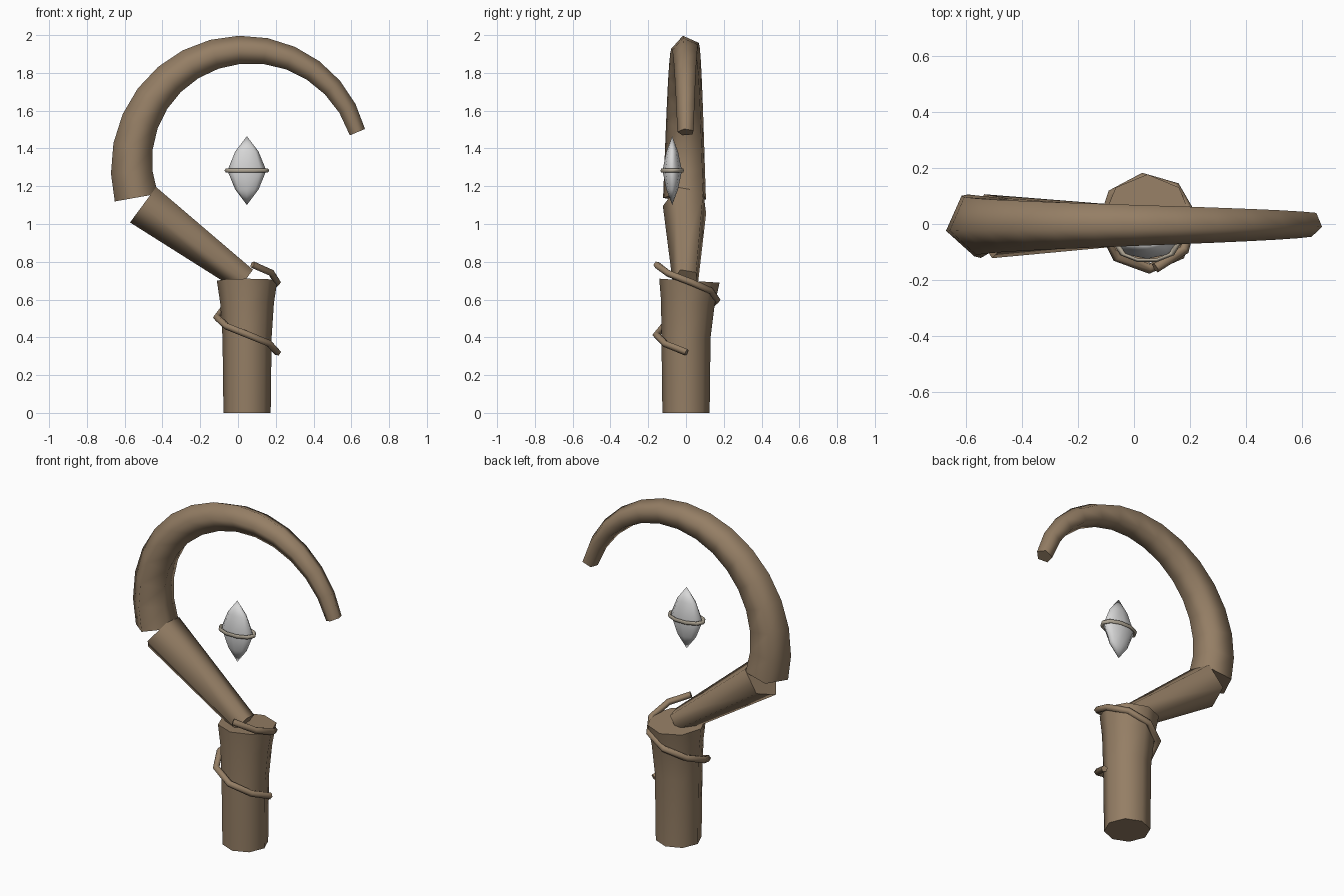
import bpy, bmesh
from math import sin, cos, pi, radians
from mathutils import Vector

if "Cube" in bpy.data.objects:
    bpy.data.objects.remove(bpy.data.objects["Cube"])


def material(name, rgb):
    m = bpy.data.materials.new(name)
    m.use_nodes = True
    m.diffuse_color = (*rgb, 1)
    m.node_tree.nodes["Principled BSDF"].inputs["Base Color"].default_value = (*rgb, 1)
    return m


wood = material("brown_wood", (0.30, 0.21, 0.13))
silver = material("pale_crystal", (0.68, 0.68, 0.68))
band = material("beige_band", (0.42, 0.37, 0.29))


def finish(obj, mat, angle=80):
    obj.data.materials.append(mat)
    bpy.ops.object.select_all(action="DESELECT")
    obj.select_set(True)
    bpy.context.view_layer.objects.active = obj
    bpy.ops.object.shade_smooth_by_angle(angle=radians(angle))
    return obj


def tube(name, path, radii, normals, sides, phase, mat):
    """Capped tube through path; normals give the zero direction of each ring."""
    bm = bmesh.new()
    path = [Vector(p) for p in path]
    rings = []
    for i, (p, r, n) in enumerate(zip(path, radii, normals)):
        t = (path[min(i + 1, len(path) - 1)] - path[max(i - 1, 0)]).normalized()
        n = Vector(n)
        n = (n - t * n.dot(t)).normalized()
        b = t.cross(n)
        rings.append([bm.verts.new(p + r * (cos(a) * n + sin(a) * b))
                      for a in (phase + 2 * pi * k / sides for k in range(sides))])
    for lo, hi in zip(rings, rings[1:]):
        for k in range(sides):
            j = (k + 1) % sides
            bm.faces.new((lo[k], lo[j], hi[j], hi[k]))
    bm.faces.new(rings[0][::-1])
    bm.faces.new(rings[-1])
    bmesh.ops.remove_doubles(bm, verts=bm.verts, dist=1e-5)
    bmesh.ops.recalc_face_normals(bm, faces=bm.faces)
    me = bpy.data.meshes.new(name)
    bm.to_mesh(me)
    bm.free()
    obj = bpy.data.objects.new(name, me)
    bpy.context.collection.objects.link(obj)
    return finish(obj, mat)


CX = 0.048
X = (1, 0, 0)

# Flared, slightly leaning handle
tube("handle", [(CX, 0, 0), (CX, 0, 0.4), (CX, 0.01, 0.58), (CX, 0.018, 0.7)],
     [0.125, 0.13, 0.142, 0.16], [X] * 4, 8, 0, wood)

# Slanted arm widening towards the hook
tube("arm", [(0.04, 0, 0.705), (-0.5, 0, 1.105)], [0.072, 0.123],
     [(-0.58, 0, -0.81)] * 2, 5, radians(12), wood)

# Half-circle hook tapering to its tip
N = 14
turns = [radians(196.5 - 180 * i / N) for i in range(N + 1)]
out = [Vector((cos(a), 0, sin(a))) for a in turns]
tube("hook", [Vector((CX, 0, 1.313)) + 0.608 * o for o in out],
     [0.122 - 0.076 * i / N for i in range(N + 1)], out, 5, radians(12), wood)

# Thin vine winding down round the handle
M = 10
angles = [radians(-80 + 440 * i / M) for i in range(M + 1)]
radial = [Vector((cos(a), sin(a), 0)) for a in angles]
tube("vine", [Vector((CX, 0.003, 0.785 - 0.465 * i / M)) + 0.162 * o
              for i, o in enumerate(radial)],
     [0.019] * (M + 1), radial, 5, 0, wood)

# Floating flattened crystal
GEM = (0.047, -0.073, 1.283)
gem = tube("crystal", [(0, 0, z) for z in (-0.182, -0.1, 0, 0.1, 0.182)],
           [0, 0.062, 0.103, 0.062, 0], [X] * 5, 8, 0, silver)
gem.location = GEM
gem.scale.y = 0.5

# Band round the crystal
bpy.ops.mesh.primitive_torus_add(major_segments=10, minor_segments=5,
                                 major_radius=0.107, minor_radius=0.012, location=GEM)
ring = bpy.context.object
ring.name = "crystal_band"
ring.scale.y = 0.55
finish(ring, band)
